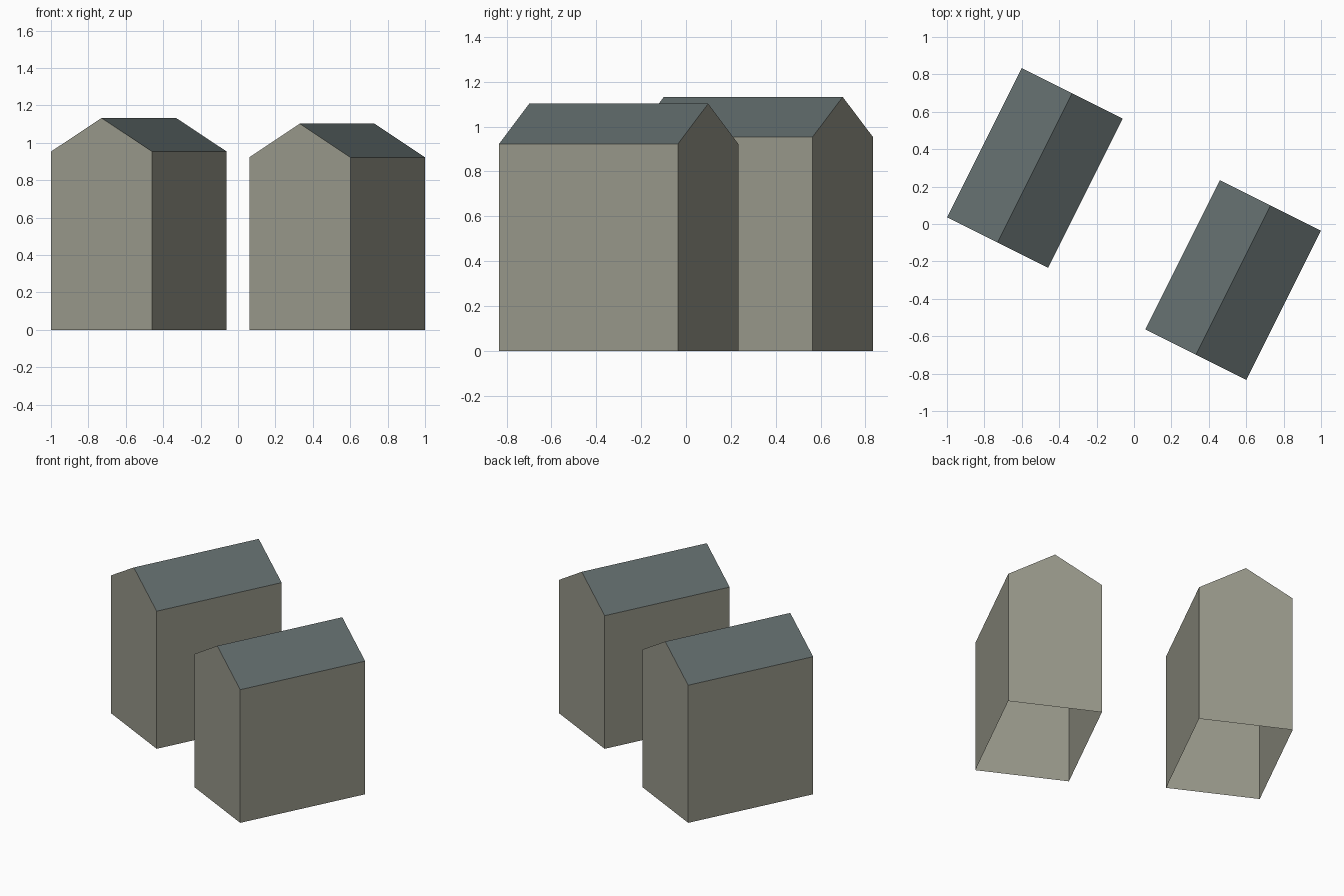
import bpy
from math import radians

cube = bpy.data.objects.get("Cube")
if cube:
    bpy.data.objects.remove(cube, do_unlink=True)


def material(name, rgb):
    mat = bpy.data.materials.new(name)
    mat.use_nodes = True
    colour = (*rgb, 1)
    mat.diffuse_color = colour
    mat.node_tree.nodes["Principled BSDF"].inputs["Base Color"].default_value = colour
    return mat


WALL = material("warm grey wall", (0.32, 0.32, 0.26))
ROOF = material("slate roof", (0.12, 0.15, 0.15))
WIDTH, LENGTH, TURN = 0.604, 0.892, radians(-26.57)


def add_part(name, verts, faces, mat, place):
    mesh = bpy.data.meshes.new(name)
    mesh.from_pydata(verts, [], faces)
    mesh.materials.append(mat)
    obj = bpy.data.objects.new(name, mesh)
    obj.location = place
    obj.rotation_euler.z = TURN
    bpy.context.collection.objects.link(obj)


def house(side, x, y, eaves, ridge):
    w, d = WIDTH / 2, LENGTH / 2
    # Gable outline, repeated at the front and back
    gable = [(-w, 0), (w, 0), (w, eaves), (0, ridge), (-w, eaves)]
    verts = [(px, py, pz) for py in (-d, d) for px, pz in gable]
    # Walls with gable ends, open underneath
    walls = [(0, 1, 2, 3, 4), (9, 8, 7, 6, 5), (1, 6, 7, 2), (0, 4, 9, 5)]
    add_part(side + "_house_walls", verts, walls, WALL, (x, y, 0))
    # Two roof slopes sharing the ridge
    slopes = [verts[i] for i in (2, 3, 4, 7, 8, 9)]
    add_part(side + "_house_roof", slopes, [(0, 3, 4, 1), (1, 4, 5, 2)], ROOF, (x, y, 0))


house("right", -0.53, 0.30, 0.953, 1.132)
house("left", 0.53, -0.30, 0.922, 1.102)
